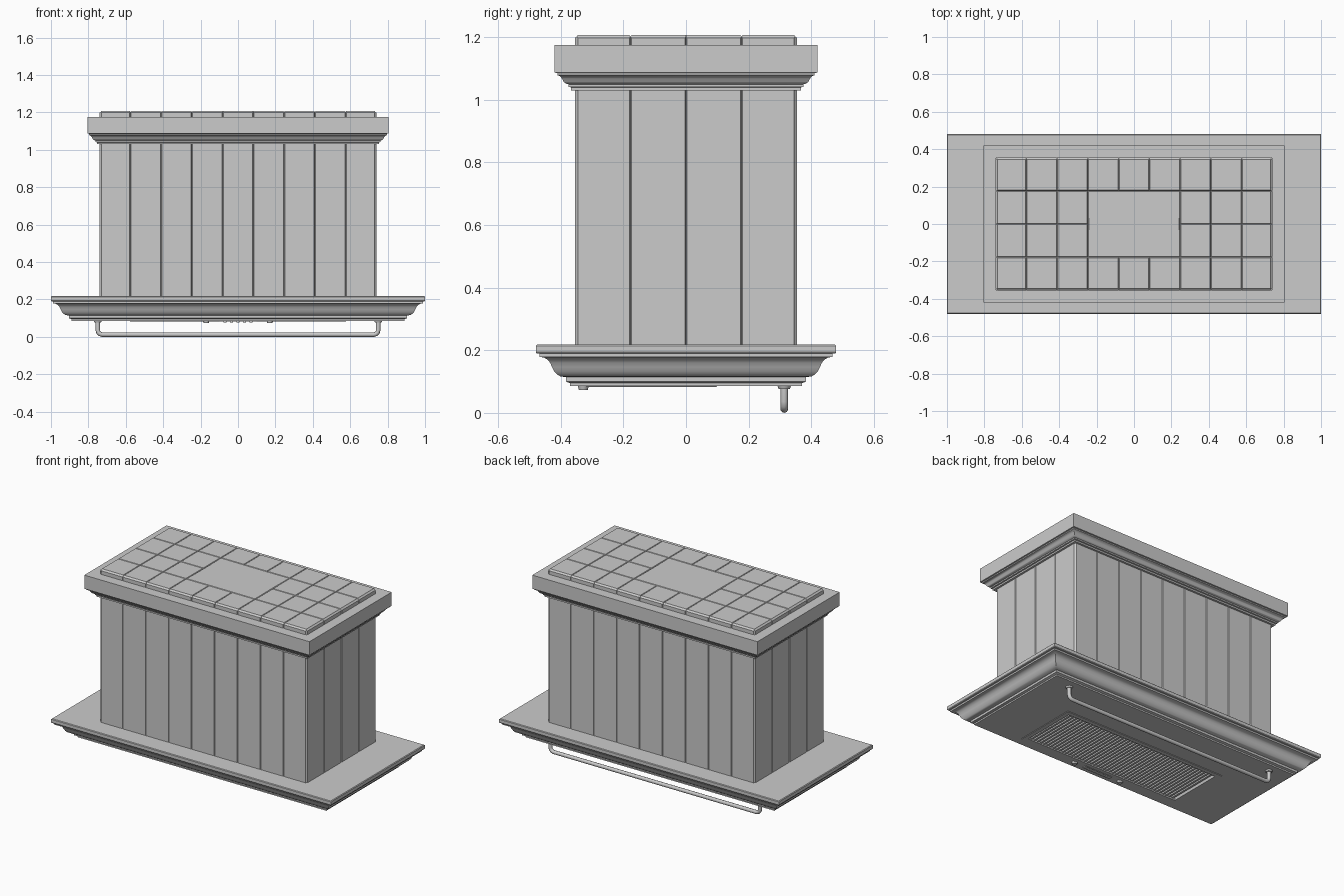
import bpy, bmesh, math
from mathutils import Vector

if "Cube" in bpy.data.objects:
    bpy.data.objects.remove(bpy.data.objects["Cube"])


def finish(name, bm, angle=35):
    bmesh.ops.recalc_face_normals(bm, faces=bm.faces)
    me = bpy.data.meshes.new(name)
    bm.to_mesh(me)
    bm.free()
    ob = bpy.data.objects.new(name, me)
    bpy.context.collection.objects.link(ob)
    bpy.ops.object.select_all(action='DESELECT')
    ob.select_set(True)
    bpy.context.view_layer.objects.active = ob
    bpy.ops.object.shade_smooth_by_angle(angle=math.radians(angle))
    return ob


def loft(name, rings, cap_first=True, cap_last=True, closed=False):
    """Rectangular rings (half x, half y, z, centre y) joined in order."""
    bm = bmesh.new()
    loops = [[bm.verts.new((sx * hx, cy + sy * hy, z))
              for sx, sy in ((-1, -1), (1, -1), (1, 1), (-1, 1))]
             for hx, hy, z, cy in rings]
    pairs = list(zip(loops, loops[1:]))
    if closed:
        pairs.append((loops[-1], loops[0]))
    for a, b in pairs:
        for i in range(4):
            j = (i + 1) % 4
            bm.faces.new((a[i], a[j], b[j], b[i]))
    if not closed and cap_first:
        bm.faces.new(loops[0])
    if not closed and cap_last:
        bm.faces.new(loops[-1])
    return finish(name, bm)


def add_box(bm, size, loc):
    vs = bmesh.ops.create_cube(bm, size=1)['verts']
    bmesh.ops.scale(bm, vec=size, verts=vs)
    bmesh.ops.translate(bm, vec=loc, verts=vs)


def add_cyl(bm, r1, r2, h, loc, n=20):
    vs = bmesh.ops.create_cone(bm, cap_ends=True, segments=n, radius1=r1,
                               radius2=r2, depth=h)['verts']
    bmesh.ops.translate(bm, vec=loc, verts=vs)


# planked body: 9 x 4 planks with grooved seams
HX, HY, Z0, Z1, G = 0.74, 0.355, 0.212, 1.208, 0.006
bm = bmesh.new()
add_box(bm, (2 * (HX - G), 2 * (HY - G), Z1 - G - Z0), (0, 0, (Z0 + Z1 - G) / 2))
for n, half, axis in ((9, HX, 0), (4, HY, 1)):
    for i in range(1, n):
        co, no = Vector((0, 0, 0)), Vector((0, 0, 0))
        co[axis], no[axis] = -half + 2 * half * i / n, 1
        bmesh.ops.bisect_plane(bm, geom=bm.verts[:] + bm.edges[:] + bm.faces[:],
                               plane_co=co, plane_no=no)
bm.normal_update()
centre = [f for f in bm.faces if f.normal.z > 0.9
          and abs(f.calc_center_median().x) < 0.24
          and abs(f.calc_center_median().y) < 0.17]
bmesh.ops.dissolve_faces(bm, faces=centre)
bm.normal_update()
bmesh.ops.inset_individual(bm, faces=[f for f in bm.faces if f.normal.z > -0.5],
                           thickness=0.005, depth=G)
finish("planked_body", bm, 30)

# canopy with moulded edge and filter recess below
FX, FY, FC = 0.57, 0.20, -0.11
edge = [(0.110, 0.086), (0.110, 0.095), (0.096, 0.100), (0.096, 0.114),
        (0.078, 0.117), (0.068, 0.123), (0.059, 0.133), (0.052, 0.146),
        (0.046, 0.160), (0.038, 0.170), (0.026, 0.177), (0.012, 0.179),
        (0.012, 0.189), (0.003, 0.190), (0.0, 0.194), (0.0, 0.214), (0.004, 0.218)]
rings = [(FX, FY, 0.108, FC), (FX, FY, 0.086, FC)]
rings += [(1.0 - d, 0.48 - d, z, 0) for d, z in edge]
loft("canopy", rings)

# crown moulding around the top of the body
crown = [(0.068, 1.03), (0.052, 1.03), (0.052, 1.040), (0.044, 1.042),
         (0.044, 1.050), (0.036, 1.052), (0.029, 1.058), (0.024, 1.068),
         (0.017, 1.076), (0.009, 1.079), (0.009, 1.086), (0.0, 1.087),
         (0.0, 1.175), (0.068, 1.175)]
loft("crown_moulding", [(0.805 - d, 0.42 - d, z, 0) for d, z in crown], closed=True)

# filter frame and slats
loft("filter_frame", [(FX + 0.01, FY + 0.01, 0.087, FC), (FX + 0.007, FY + 0.007, 0.083, FC),
                      (FX - 0.02, FY - 0.02, 0.083, FC), (FX - 0.025, FY - 0.025, 0.100, FC),
                      (FX + 0.01, FY + 0.01, 0.100, FC)], closed=True)
bm = bmesh.new()
N = 46
for i in range(N):
    x = -0.54 + 1.08 * (i + 0.5) / N
    add_box(bm, (0.013, 2 * FY - 0.04, 0.010), (x, FC, 0.094))
finish("filter_slats", bm)

# control strip, buttons and lamps
bm = bmesh.new()
add_box(bm, (0.20, 0.028, 0.006), (0, -0.328, 0.084))
for i in range(5):
    add_cyl(bm, 0.008, 0.009, 0.006, (-0.07 + 0.035 * i, -0.328, 0.080), 12)
finish("control_strip", bm)
bm = bmesh.new()
for s in (-1, 1):
    add_cyl(bm, 0.014, 0.018, 0.014, (s * 0.17, -0.328, 0.080))
finish("control_knobs", bm)

# hanging rail: bent tube with end flanges
cu = bpy.data.curves.new("hanging_rail", 'CURVE')
cu.dimensions = '3D'
cu.bevel_depth = 0.012
cu.bevel_resolution = 3
sp = cu.splines.new('POLY')
right = [(0.725, 0.012), (0.738, 0.0155), (0.7465, 0.024), (0.75, 0.037), (0.75, 0.087)]
pts = [(-x, z) for x, z in reversed(right)] + right
sp.points.add(len(pts) - 1)
for p, (x, z) in zip(sp.points, pts):
    p.co = (x, 0.314, z, 1)
    p.radius = 1
sp.use_smooth = True
bpy.context.collection.objects.link(bpy.data.objects.new("hanging_rail", cu))
bm = bmesh.new()
for s in (-1, 1):
    add_cyl(bm, 0.018, 0.022, 0.010, (s * 0.75, 0.314, 0.082))
finish("rail_flanges", bm)
